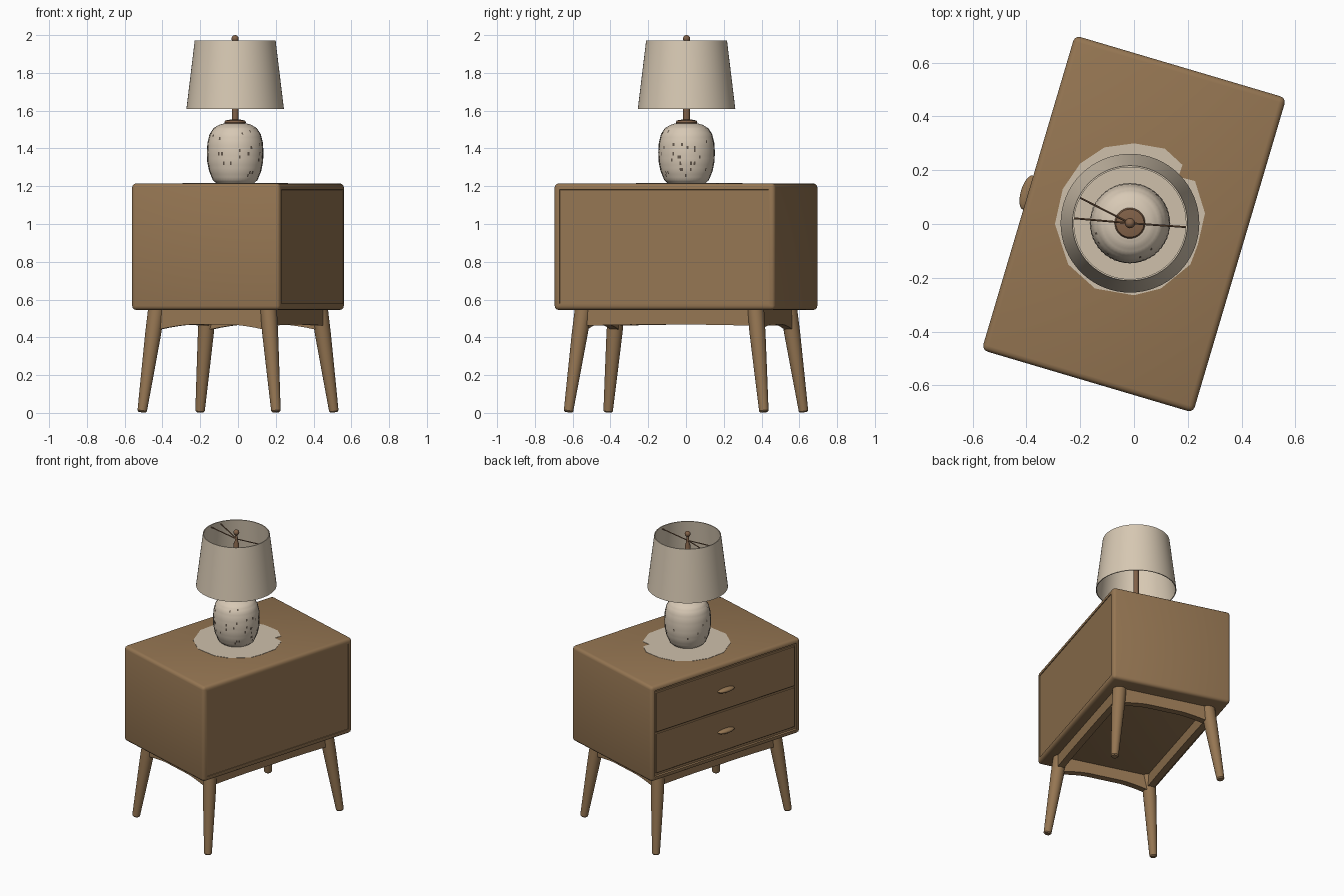
import bpy, bmesh, math, random
from math import cos, sin, pi
from mathutils import Matrix, Vector

if "Cube" in bpy.data.objects:
    bpy.data.objects.remove(bpy.data.objects["Cube"], do_unlink=True)
random.seed(4)


def material(name, r, g, b):
    m = bpy.data.materials.new(name)
    m.use_nodes = True
    m.diffuse_color = (r, g, b, 1)
    bsdf = m.node_tree.nodes["Principled BSDF"]
    bsdf.inputs["Base Color"].default_value = (r, g, b, 1)
    bsdf.inputs["Roughness"].default_value = 0.7
    return m


WOOD = material("warm wood", 0.30, 0.18, 0.085)
LINEN = material("linen shade", 0.68, 0.58, 0.45)
CERAMIC = material("cream ceramic", 0.68, 0.58, 0.46)
SPECK = material("dark speckle", 0.13, 0.10, 0.075)
METAL = material("brown metal", 0.22, 0.12, 0.065)
MAT = material("pale mat", 0.62, 0.53, 0.41)

TURN = Matrix.Rotation(math.radians(-16.5), 4, "Z")   # cabinet stands turned
LAMP = Matrix.Translation((-0.015, 0.003, 0))


def add(name, bm, mats, matrix):
    bmesh.ops.recalc_face_normals(bm, faces=bm.faces)
    bm.transform(matrix)
    me = bpy.data.meshes.new(name)
    bm.to_mesh(me)
    bm.free()
    ob = bpy.data.objects.new(name, me)
    bpy.context.collection.objects.link(ob)
    for m in mats:
        me.materials.append(m)
    bpy.ops.object.select_all(action="DESELECT")
    ob.select_set(True)
    bpy.context.view_layer.objects.active = ob
    bpy.ops.object.shade_smooth_by_angle(angle=math.radians(35))
    return ob


def rounded_box(size, centre, radius, segments=3):
    bm = bmesh.new()
    bmesh.ops.create_cube(bm, size=1)
    bmesh.ops.scale(bm, vec=size, verts=bm.verts)
    bmesh.ops.bevel(bm, geom=bm.edges[:], offset=radius, segments=segments,
                    profile=0.5, affect="EDGES")
    bmesh.ops.translate(bm, vec=centre, verts=bm.verts)
    return bm


def lathe(profile, segments=48, rib=0.0):
    """Turn (radius, height) points around z; rib gives alternating ridges."""
    bm = bmesh.new()
    rings = []
    for r, z in profile:
        ring = []
        for i in range(segments):
            a = 2 * pi * i / segments
            q = r * (1 - rib * (i % 2))
            ring.append(bm.verts.new((q * cos(a), q * sin(a), z)))
        rings.append(ring)
    for lo, hi in zip(rings, rings[1:]):
        for i in range(segments):
            j = (i + 1) % segments
            bm.faces.new((lo[i], lo[j], hi[j], hi[i]))
    return bm, rings


def solid_lathe(profile, segments=32, rib=0.0):
    bm, rings = lathe(profile, segments, rib)
    bm.faces.new(rings[0])
    bm.faces.new(rings[-1])
    return bm


def along(a, b):
    """Matrix that carries the z axis onto the line from a to b."""
    a, b = Vector(a), Vector(b)
    return Matrix.Translation(a) @ (b - a).to_track_quat("Z", "Y").to_matrix().to_4x4()


# Cabinet body, open recess on the drawer side, shallow panel on the other
bm = rounded_box((0.82, 1.22, 0.67), (0, 0, 0.88), 0.022)
for side, border, depth in ((-1, 0.012, -0.016), (1, 0.016, -0.004)):
    face = max(bm.faces, key=lambda f: f.calc_area() * f.normal.x * side)
    bmesh.ops.inset_individual(bm, faces=[face], thickness=border)
    bmesh.ops.inset_individual(bm, faces=[face], thickness=0.001, depth=depth)
add("cabinet_body", bm, [WOOD], TURN)

# Drawers and their lens-shaped pulls
for name, z in (("lower", 0.737), ("upper", 1.026)):
    bm = rounded_box((0.03, 1.134, 0.281), (-0.391, 0, z), 0.003, 1)
    add(name + "_drawer", bm, [WOOD], TURN)
    bm = bmesh.new()
    bmesh.ops.create_uvsphere(bm, u_segments=24, v_segments=12, radius=1)
    bmesh.ops.scale(bm, vec=(0.026, 0.066, 0.016), verts=bm.verts)
    bmesh.ops.translate(bm, vec=(-0.412, 0, z), verts=bm.verts)
    add(name + "_drawer_pull", bm, [WOOD], TURN)

# Splayed, tapered legs
for sx, fx in ((-1, "drawer"), (1, "back")):
    for sy, fy in ((-1, "near"), (1, "far")):
        foot = Vector((sx * 0.37, sy * 0.54, 0.004))
        top = Vector((sx * 0.308, sy * 0.475, 0.555))
        n = (top - foot).length
        bm = solid_lathe([(0.019, 0), (0.025, 0.007), (0.033, n * 0.35),
                          (0.042, n * 0.75), (0.045, n)], 24)
        add(f"{fx}_{fy}_leg", bm, [WOOD], TURN @ along(foot, top))


def rail(length, drop, thick=0.045):
    """Upright board along x whose lower edge dips by drop at its ends."""
    half, n = length / 2, 16
    pts = [(half, 0.555), (-half, 0.555)]
    for i in range(n + 1):
        t = -1 + 2 * i / n
        rise = max(0, (abs(t) - 0.35) / 0.65)
        pts.append((t * half, 0.467 - drop * rise ** 1.5))
    bm = bmesh.new()
    f = bm.faces.new([bm.verts.new((x, -thick / 2, z)) for x, z in pts])
    ext = bmesh.ops.extrude_face_region(bm, geom=[f])["geom"]
    bmesh.ops.translate(bm, vec=(0, thick, 0),
                        verts=[v for v in ext if isinstance(v, bmesh.types.BMVert)])
    return bm


# Rails joining the legs
for s, tag in ((-1, "first"), (1, "second")):
    add(tag + "_short_rail", rail(0.64, 0.032), [WOOD],
        TURN @ Matrix.Translation((0, s * 0.48, 0)))
    add(tag + "_long_rail", rail(0.95, 0.006), [WOOD],
        TURN @ Matrix.Translation((s * 0.315, 0, 0)) @ Matrix.Rotation(pi / 2, 4, "Z"))

# Irregular thin mat under the lamp
outline = [(0.264, 0.04), (0.227, 0.16), (0.165, 0.175), (0.18, 0.22), (0.115, 0.28),
           (0, 0.3), (-0.11, 0.285), (-0.2, 0.225), (-0.265, 0.13), (-0.294, 0),
           (-0.245, -0.15), (-0.145, -0.24), (0, -0.265), (0.1, -0.24),
           (0.21, -0.15), (0.238, -0.075)]
bm = bmesh.new()
f = bm.faces.new([bm.verts.new((x, y, 1.2155)) for x, y in outline])
ext = bmesh.ops.extrude_face_region(bm, geom=[f])["geom"]
bmesh.ops.translate(bm, vec=(0, 0, 0.002),
                    verts=[v for v in ext if isinstance(v, bmesh.types.BMVert)])
add("lamp_mat", bm, [MAT], Matrix.Identity(4))

# Ribbed ceramic lamp base with scattered specks
shape = [(0.1, 1.216), (0.118, 1.232), (0.138, 1.28), (0.148, 1.33), (0.15, 1.38),
         (0.147, 1.43), (0.136, 1.475), (0.115, 1.507), (0.085, 1.525), (0.058, 1.533)]
fine = []
for (r0, z0), (r1, z1) in zip(shape, shape[1:]):
    fine += [(r0 + (r1 - r0) * k / 3, z0 + (z1 - z0) * k / 3) for k in range(3)]
bm = solid_lathe(fine + [shape[-1]], 96, 0.012)
for f in bm.faces:
    if len(f.verts) == 4 and 1.25 < f.calc_center_median().z < 1.5:
        f.material_index = int(random.random() < 0.03)
add("lamp_base", bm, [CERAMIC, SPECK], LAMP)

# Collar, stem and finial
add("lamp_collar", solid_lathe([(0.055, 1.53), (0.057, 1.538), (0.052, 1.548),
                                (0.03, 1.552)]), [METAL], LAMP)
add("lamp_stem", solid_lathe([(0.018, 1.54), (0.018, 1.9), (0.01, 1.92),
                              (0.008, 1.975)], 16), [METAL], LAMP)
bm = bmesh.new()
bmesh.ops.create_uvsphere(bm, u_segments=16, v_segments=10, radius=0.019)
bmesh.ops.translate(bm, vec=(0, 0, 1.981), verts=bm.verts)
add("lamp_finial", bm, [METAL], LAMP)

# Open tapered shade and the wires that hold it
bm, rings = lathe([(0.258, 1.61), (0.214, 1.972), (0.208, 1.972), (0.252, 1.61),
                   (0.258, 1.61)], 64)
bmesh.ops.remove_doubles(bm, verts=bm.verts, dist=0.0001)
add("lamp_shade", bm, [LINEN], LAMP)
for i, deg in enumerate((153, 175, 356)):
    a = math.radians(deg)
    end = (0.212 * cos(a), 0.212 * sin(a), 1.955)
    add(f"shade_wire_{i + 1}", solid_lathe([(0.0035, 0), (0.0035, 0.213)], 8),
        [METAL], LAMP @ along((0, 0, 1.935), end))
